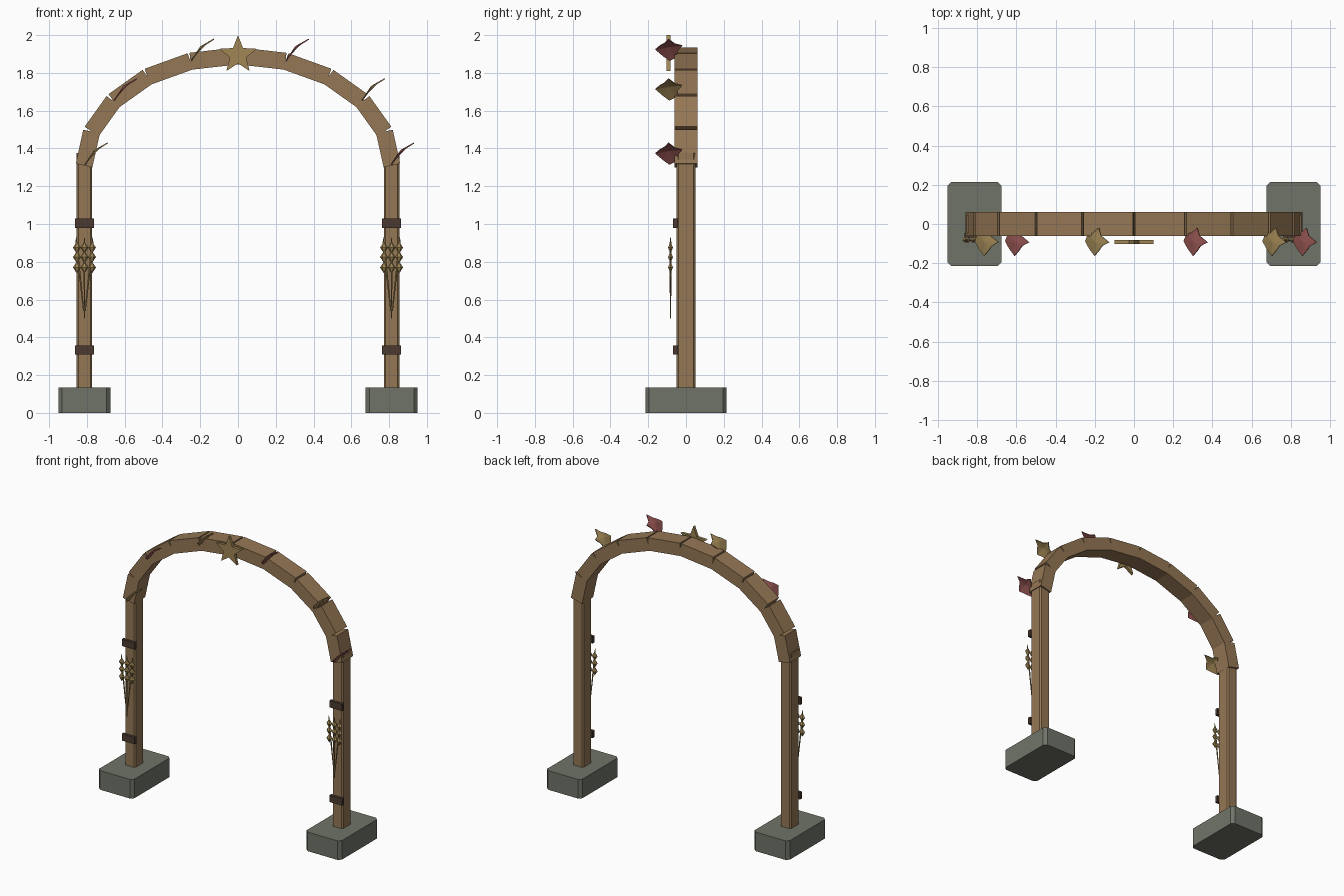
import bpy, bmesh, math
from mathutils import Vector, Matrix

if "Cube" in bpy.data.objects:
    bpy.data.objects.remove(bpy.data.objects["Cube"])


def mat(name, rgb):
    m = bpy.data.materials.new(name)
    m.diffuse_color = (*rgb, 1)
    m.use_nodes = True
    m.node_tree.nodes["Principled BSDF"].inputs["Base Color"].default_value = m.diffuse_color
    return m


WOOD = mat("wood", (0.30, 0.185, 0.09))
STONE = mat("stone", (0.16, 0.175, 0.14))
DARK = mat("dark_band", (0.07, 0.042, 0.03))
GOLD = mat("gold", (0.35, 0.24, 0.09))
RED = mat("red", (0.30, 0.09, 0.085))


def finish(name, bm, m):
    bmesh.ops.recalc_face_normals(bm, faces=bm.faces)
    me = bpy.data.meshes.new(name)
    bm.to_mesh(me)
    bm.free()
    me.materials.append(m)
    ob = bpy.data.objects.new(name, me)
    bpy.context.collection.objects.link(ob)
    return ob


def prism(name, pts, axis, a, b, m):
    """Extrude a 2D outline along y (points are x,z) or z (points are x,y)."""
    bm = bmesh.new()
    place = (lambda p, t: (p[0], t, p[1])) if axis == 'y' else (lambda p, t: (p[0], p[1], t))
    lo = [bm.verts.new(place(p, a)) for p in pts]
    hi = [bm.verts.new(place(p, b)) for p in pts]
    bm.faces.new(lo)
    bm.faces.new(hi[::-1])
    for i in range(len(pts)):
        j = (i + 1) % len(pts)
        bm.faces.new((lo[i], lo[j], hi[j], hi[i]))
    return finish(name, bm, m)


def chamfered(cx, hx, hy, c):
    return [(cx + x, y) for x, y in (
        (-hx + c, -hy), (hx - c, -hy), (hx, -hy + c), (hx, hy - c),
        (hx - c, hy), (-hx + c, hy), (-hx, hy - c), (-hx, -hy + c))]


def rect(cx, hx, z0, z1):
    return [(cx - hx, z0), (cx + hx, z0), (cx + hx, z1), (cx - hx, z1)]


def spindle(bm, p, q, r0, r1, sides=6):
    """Tapered rod between two points."""
    d = q - p
    M = Matrix.Translation((p + q) / 2) @ d.to_track_quat('Z', 'Y').to_matrix().to_4x4()
    bmesh.ops.create_cone(bm, cap_ends=True, segments=sides, radius1=r0, radius2=r1,
                          depth=d.length, matrix=M)


def wheat(name, cx):
    bm = bmesh.new()
    for k in (-1, 0, 1):
        foot = Vector((cx + 0.004 * k, -0.082, 0.50 if k == 0 else 0.54))
        top = Vector((cx + 0.042 * k, -0.082, 0.89))
        spindle(bm, foot, top, 0.003, 0.006)
        # three grains, each a stretched double cone, then the tip
        for z in (0.77, 0.825, 0.875):
            x = cx + 0.04 * k
            ring = [bm.verts.new((x + 0.021 * math.cos(t * math.pi / 3),
                                  -0.082 + 0.015 * math.sin(t * math.pi / 3), z)) for t in range(6)]
            for dz in (-0.032, 0.032):
                apex = bm.verts.new((x, -0.082, z + dz))
                for i in range(6):
                    bm.faces.new((ring[i], ring[(i + 1) % 6], apex))
        spindle(bm, top, Vector((cx + 0.044 * k, -0.082, 0.93)), 0.006, 0.001)
    return finish(name, bm, GOLD)


# Footings, posts, bands and wheat on each side
for side, s in (("left", -1), ("right", 1)):
    cx = 0.813 * s
    prism(side + "_footing", chamfered(cx, 0.138, 0.215, 0.02), 'z', 0, 0.135, STONE)
    prism(side + "_post", chamfered(cx, 0.041, 0.05, 0.009), 'z', 0.005, 1.375, WOOD)
    for label, z in (("lower", 0.31), ("upper", 0.98)):
        prism(f"{side}_{label}_band", rect(cx, 0.05, z, z + 0.048), 'y', -0.068, -0.045, DARK)
    wheat(side + "_wheat", cx)

# Arch of ten straight blocks along a half ellipse
N = 10
path = [Vector((-0.815 * math.cos(math.pi * i / N), 1.31 + 0.58 * math.sin(math.pi * i / N)))
        for i in range(N + 1)]
for i, (a, b) in enumerate(zip(path, path[1:])):
    d = (b - a).normalized()
    n = Vector((-d.y, d.x)) * 0.045
    prism(f"arch_block_{i + 1}", [a - n, b - n, b + n, a + n], 'y', -0.062, 0.062, WOOD)

# Star at the crown
star = []
for i in range(10):
    r = 0.105 if i % 2 == 0 else 0.045
    t = math.pi / 2 + i * math.pi / 5
    star.append((r * math.cos(t), 1.895 + r * math.sin(t)))
prism("star", star, 'y', -0.102, -0.082, GOLD)

# Curled leaves: outline in (x, y), lifted onto a bowed diagonal
OUTLINE = [(0, -0.088), (0.014, -0.048), (0.04, -0.045), (0.068, -0.02), (0.08, -0.06),
           (0.12, -0.093), (0.085, -0.112), (0.07, -0.135), (0.047, -0.162), (0.02, -0.125)]


def leaf(name, x0, z0, m):
    bm = bmesh.new()

    def vert(x, y, lift=0):
        bow = 0.06 * (x / 0.12) * (1 - x / 0.12)
        return bm.verts.new((x0 + x - lift, y, z0 + 0.95 * x + bow + lift))
    rim = [vert(x, y) for x, y in OUTLINE]
    mid = vert(0.055, -0.09, 0.006)
    for i in range(len(rim)):
        bm.faces.new((rim[i], rim[(i + 1) % len(rim)], mid))
    ob = finish(name, bm, m)
    mod = ob.modifiers.new("thickness", 'SOLIDIFY')
    mod.thickness = 0.006
    mod.offset = 0


for i, (x, z) in enumerate(((-0.81, 1.315), (-0.655, 1.655), (-0.247, 1.865),
                            (0.255, 1.865), (0.657, 1.655), (0.812, 1.315))):
    leaf(f"leaf_{i + 1}", x, z, RED if i % 2 else GOLD)
